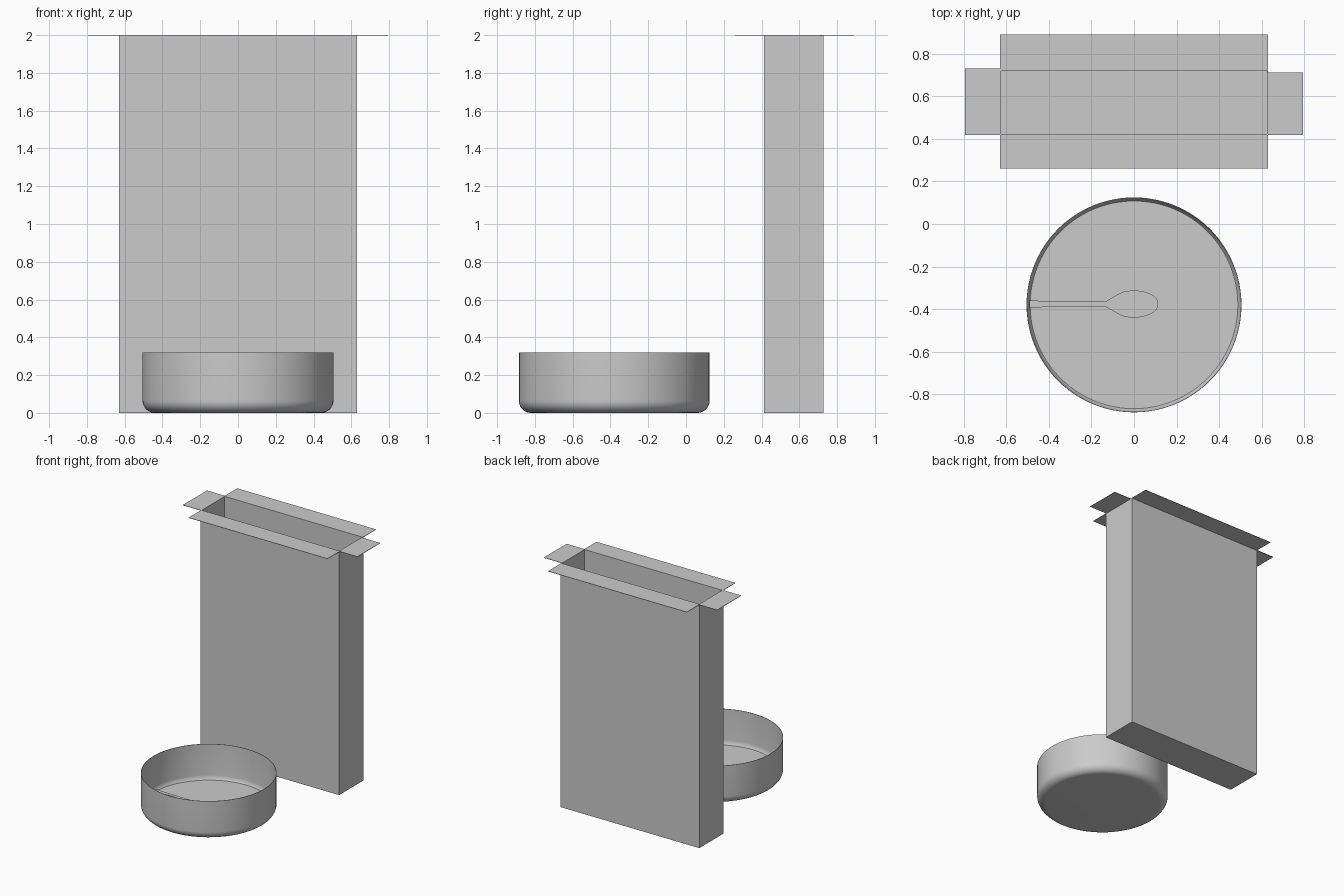
import bpy
import bmesh
import math

cube = bpy.data.objects.get("Cube")
if cube:
    bpy.data.objects.remove(cube, do_unlink=True)

grey = bpy.data.materials.new("plain_grey")
grey.use_nodes = True
grey.diffuse_color = (0.6, 0.6, 0.6, 1)
grey.node_tree.nodes["Principled BSDF"].inputs["Base Color"].default_value = grey.diffuse_color


def finish(name, bm, smooth=False):
    bmesh.ops.recalc_face_normals(bm, faces=bm.faces)
    mesh = bpy.data.meshes.new(name)
    bm.to_mesh(mesh)
    bm.free()
    mesh.materials.append(grey)
    obj = bpy.data.objects.new(name, mesh)
    bpy.context.collection.objects.link(obj)
    if smooth:
        bpy.ops.object.select_all(action="DESELECT")
        obj.select_set(True)
        bpy.context.view_layer.objects.active = obj
        bpy.ops.object.shade_smooth_by_angle(angle=math.radians(40))
    return obj


def loft(name, rings, smooth=False):
    """Skin closed rings of points and cap both ends."""
    bm = bmesh.new()
    loops = [[bm.verts.new(p) for p in ring] for ring in rings]
    n = len(loops[0])
    for a, b in zip(loops, loops[1:]):
        for i in range(n):
            j = (i + 1) % n
            bm.faces.new((a[i], a[j], b[j], b[i]))
    bm.faces.new(loops[0][::-1])
    bm.faces.new(loops[-1])
    return finish(name, bm, smooth)


def rect(x0, x1, y0, y1, z):
    return [(x0, y0, z), (x1, y0, z), (x1, y1, z), (x0, y1, z)]


def circle(radius, z, n=96):
    return [(radius * math.cos(math.tau * i / n),
             BOWL_Y + radius * math.sin(math.tau * i / n), z) for i in range(n)]


# Open carton with thin walls
TOP, CARD = 2.0, 0.003
W, FRONT, BACK = 0.63, 0.413, 0.727
loft("carton", [
    rect(-W, W, FRONT, BACK, 0),
    rect(-W, W, FRONT, BACK, TOP - CARD),
    rect(-W + 0.005, W - 0.005, FRONT + 0.01, BACK - 0.007, TOP - CARD),
    rect(-W + 0.005, W - 0.005, FRONT + 0.01, BACK - 0.007, 0.006),
])

# Four flaps folded out flat
flaps = {
    "front_flap": (-W, W, 0.26, FRONT + 0.01),
    "back_flap": (-W, W, BACK - 0.007, 0.89),
    "right_flap": (-0.793, -W + 0.005, 0.417, 0.73),
    "left_flap": (W - 0.005, 0.793, 0.417, 0.712),
}
for name, area in flaps.items():
    loft(name, [rect(*area, TOP - CARD), rect(*area, TOP)])

# Round dish: rounded foot, upright thin wall, flat contents inside
BOWL_Y, R, FOOT, WALL = -0.38, 0.505, 0.065, 0.003
arc = [(R - FOOT + FOOT * math.sin(t), FOOT - FOOT * math.cos(t))
       for t in (math.pi / 2 * i / 10 for i in range(11))]
outside = arc + [(R, 0.32)]
inside = [(r - WALL, z + (WALL if z < FOOT else 0)) for r, z in reversed(outside)]
loft("bowl", [circle(r, z) for r, z in outside + inside], smooth=True)
loft("bowl_contents", [circle(0.482, 0.022), circle(0.488, 0.03)])

# Flat spoon lying on the contents: stations along x with half widths
stations = [(-0.492, 0.016), (-0.16, 0.011), (-0.13, 0.014), (-0.11, 0.026),
            (-0.08, 0.043)]
stations += [(0.115 * math.sin(a), 0.064 * math.cos(a))
             for a in (math.radians(d) for d in range(-30, 86, 10))]
outline = [(x, -w) for x, w in stations] + [(x, w) for x, w in reversed(stations)]
loft("spoon", [[(x, BOWL_Y + 0.004 + y, z) for x, y in outline] for z in (0.036, 0.042)])
